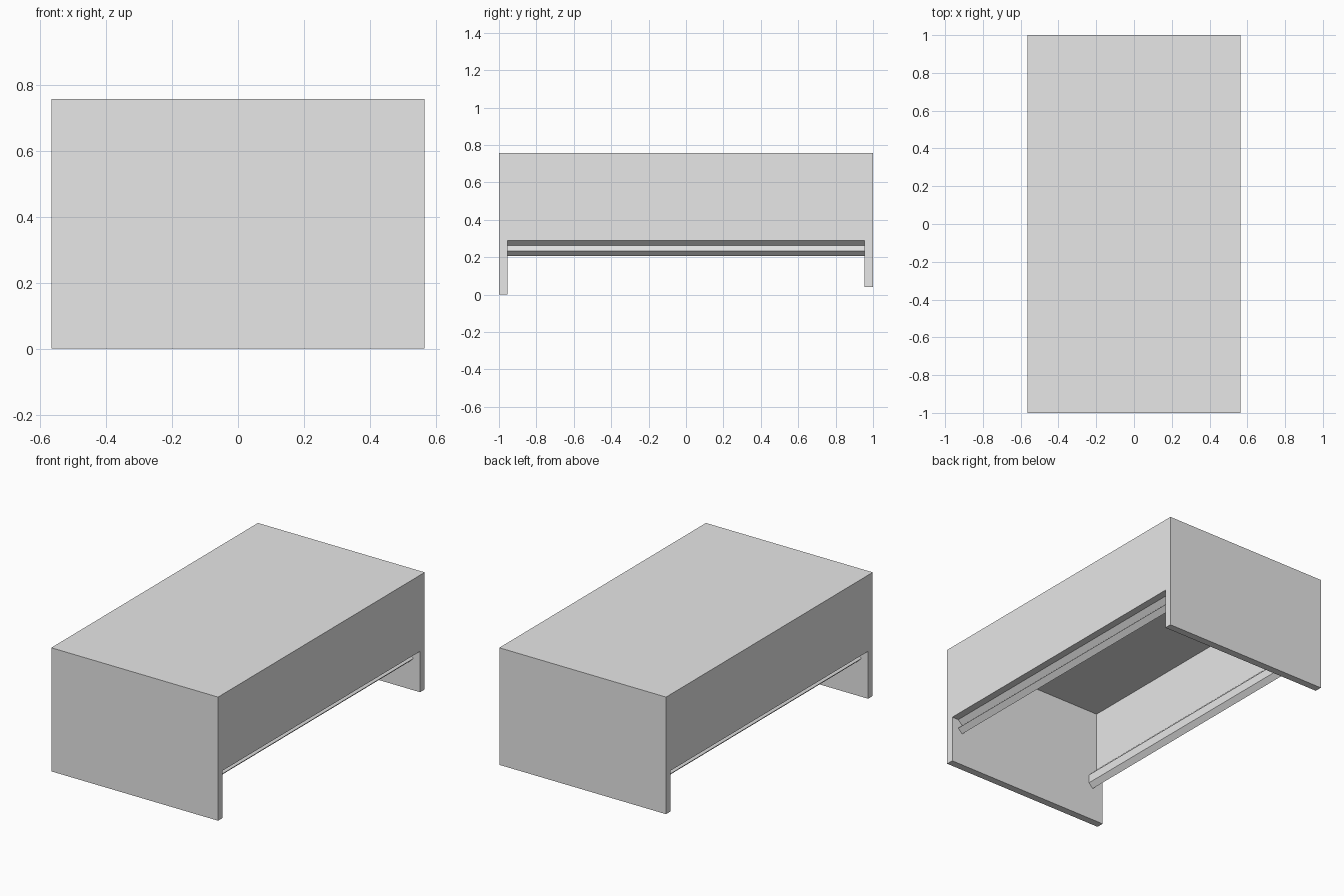
import bpy
import bmesh

cube = bpy.data.objects.get("Cube")
if cube:
    bpy.data.objects.remove(cube, do_unlink=True)

HALF_W, HALF_L, HEIGHT = 0.565, 1.0, 0.757
WALL = 0.045
SIDE_BOTTOM = 0.29
IN_W, IN_L = HALF_W - WALL, HALF_L - WALL

grey = bpy.data.materials.new("light grey")
grey.use_nodes = True
grey.diffuse_color = (0.8, 0.8, 0.8, 1)
grey.node_tree.nodes["Principled BSDF"].inputs["Base Color"].default_value = (0.8, 0.8, 0.8, 1)


def extrude(name, outline, y0, y1):
    """Sweep an x-z outline along y into a closed solid."""
    bm = bmesh.new()
    face = bm.faces.new([bm.verts.new((x, y0, z)) for x, z in outline])
    grown = bmesh.ops.extrude_face_region(bm, geom=[face])["geom"]
    moved = [v for v in grown if isinstance(v, bmesh.types.BMVert)]
    bmesh.ops.translate(bm, verts=moved, vec=(0, y1 - y0, 0))
    bmesh.ops.recalc_face_normals(bm, faces=bm.faces)
    mesh = bpy.data.meshes.new(name)
    bm.to_mesh(mesh)
    bm.free()
    mesh.materials.append(grey)
    obj = bpy.data.objects.new(name, mesh)
    bpy.context.collection.objects.link(obj)
    return obj


def rectangle(half_width, bottom, top):
    return [(-half_width, bottom), (half_width, bottom),
            (half_width, top), (-half_width, top)]


# End panels: the front one reaches the ground, the back one stops short
extrude("front_panel", rectangle(HALF_W, 0, HEIGHT), -HALF_L, -IN_L)
extrude("back_panel", rectangle(HALF_W, 0.04, HEIGHT), IN_L, HALF_L)

# Top and both side walls, with a V-grooved rail along each lower edge
half = [
    (HALF_W, HEIGHT), (HALF_W, SIDE_BOTTOM), (IN_W, SIDE_BOTTOM),
    (0.49, 0.262), (IN_W, 0.234), (0.49, 0.206),    # outer zigzag
    (0.464, 0.236), (0.464, 0.288), (IN_W, 0.342),  # inner face and chamfer
    (IN_W, HEIGHT - WALL),
]
shell = half + [(-x, z) for x, z in reversed(half)]
extrude("cover_with_rails", shell, -IN_L, IN_L)
